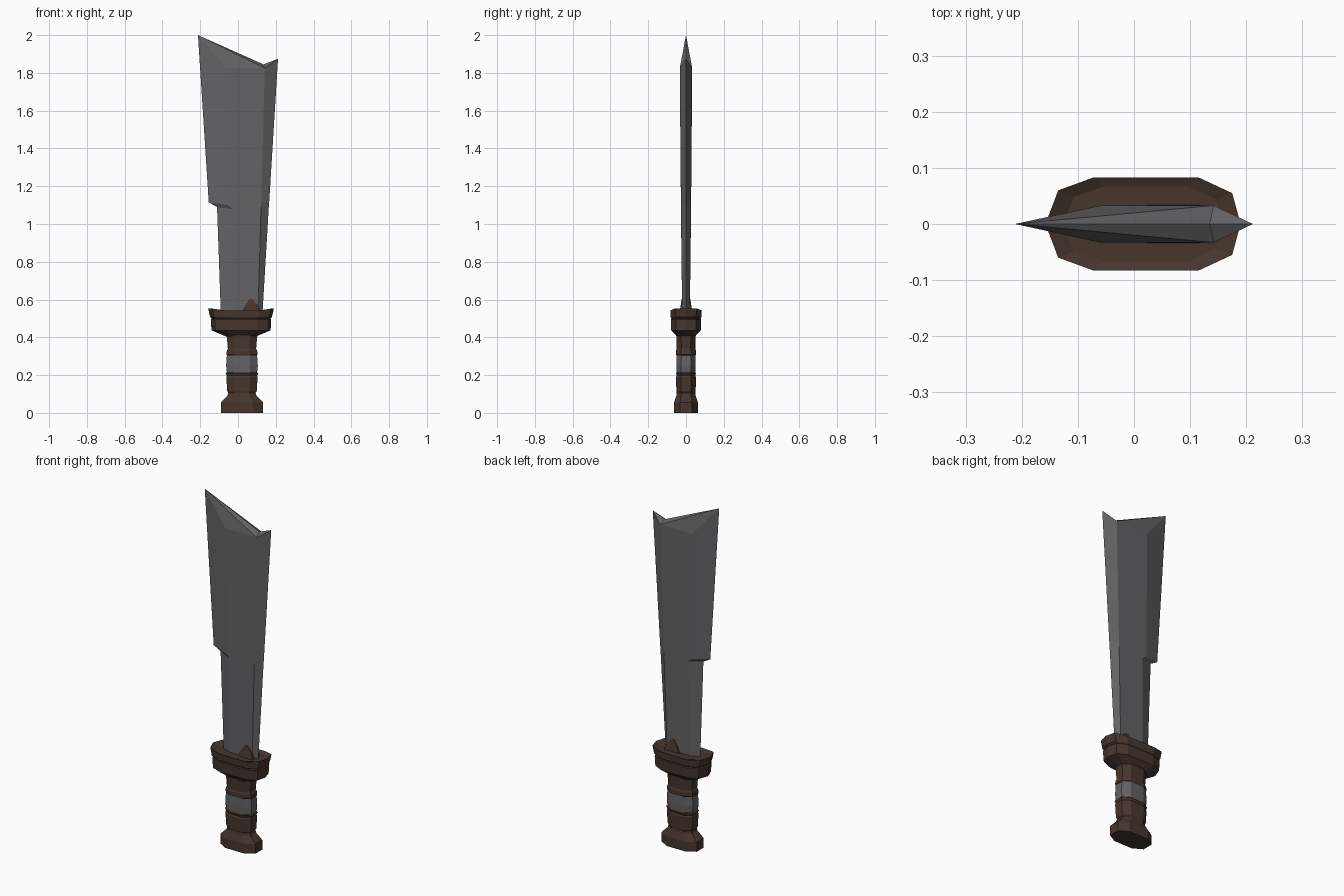
import bpy, bmesh


def material(name, rgb):
    m = bpy.data.materials.new(name)
    m.diffuse_color = (*rgb, 1)
    return m


steel = material("dark steel", (0.125, 0.125, 0.13))
leather = material("brown leather", (0.062, 0.037, 0.027))


def finish(name, bm, mats):
    bmesh.ops.recalc_face_normals(bm, faces=bm.faces)
    me = bpy.data.meshes.new(name)
    bm.to_mesh(me)
    bm.free()
    for m in mats:
        me.materials.append(m)
    ob = bpy.data.objects.new(name, me)
    bpy.context.collection.objects.link(ob)
    return ob


def loft(rings, cap_top=True):
    """Skin a stack of closed rings, with caps."""
    bm = bmesh.new()
    vs = [[bm.verts.new(p) for p in r] for r in rings]
    n = len(vs[0])
    for a, b in zip(vs, vs[1:]):
        for i in range(n):
            j = (i + 1) % n
            bm.faces.new((a[i], a[j], b[j], b[i]))
    bm.faces.new(vs[0][::-1])
    if cap_top:
        bm.faces.new(vs[-1])
    return bm, vs


# Blade: double bevelled sections (left edge, left ridge, right ridge, right edge, thickness)
sections = [
    ((-0.090, 0.50), (-0.040, 0.50), (0.105, 0.50), (0.128, 0.50), 0.020),
    ((-0.111, 1.09), (-0.035, 1.08), (0.122, 1.09), (0.163, 1.09), 0.027),
    ((-0.155, 1.115), (-0.060, 1.10), (0.123, 1.115), (0.165, 1.115), 0.027),
    ((-0.212, 2.00), (-0.060, 1.825), (0.142, 1.825), (0.212, 1.875), 0.033),
]
rings = []
for l, a, b, r, t in sections:
    rings.append([(l[0], 0, l[1]), (a[0], -t, a[1]), (b[0], -t, b[1]),
                  (r[0], 0, r[1]), (b[0], t, b[1]), (a[0], t, a[1])])
bm, vs = loft(rings, cap_top=False)
l, a, b, r, b2, a2 = vs[-1]
peak = bm.verts.new((0.135, 0, 1.845))
for p, q, s in ((l, a, b), (l, a2, b2)):
    bm.faces.new((p, q, s))
    bm.faces.new((p, s, peak))
    bm.faces.new((s, r, peak))
finish("blade", bm, [steel])

# Guard: ten-sided collar with a groove, tapering to the grip, dished on top
half = [(-0.158, 0), (-0.135, 0.06), (-0.072, 0.083), (0.115, 0.083), (0.175, 0.055), (0.19, 0)]
plan = half + [(x, -y) for x, y in half[-2:0:-1]]


def guard_ring(sx, sy, z, lift=0):
    return [(0.016 + (x - 0.016) * sx, y * sy, z + (lift if abs(x - 0.016) > 0.11 else 0))
            for x, y in plan]


bm, vs = loft([guard_ring(0.46, 0.55, 0.405), guard_ring(0.9, 0.94, 0.437), guard_ring(0.92, 0.97, 0.495),
               guard_ring(0.89, 0.93, 0.50), guard_ring(0.94, 0.98, 0.507),
               guard_ring(1, 1, 0.543, 0.009), guard_ring(0.82, 0.8, 0.536)])
finish("guard", bm, [leather])

# Small pointed lug rising from the guard on the blade
bm, vs = loft([[(0.02, -0.035, 0.53), (0.12, -0.035, 0.53), (0.12, 0.035, 0.53), (0.02, 0.035, 0.53)],
               [(0.04, -0.028, 0.57), (0.105, -0.028, 0.57), (0.105, 0.028, 0.57), (0.04, 0.028, 0.57)],
               [(0.06, -0.023, 0.604), (0.075, -0.023, 0.604), (0.075, 0.023, 0.604), (0.06, 0.023, 0.604)]])
finish("guard_lug", bm, [leather])


# Grip and pommel: octagonal sections (z, half width, half depth)
def octagon(z, w, d):
    q = [(w, d * 0.5), (w * 0.52, d), (-w * 0.52, d), (-w, d * 0.5)]
    return [(0.021 + x, y, z) for x, y in q + [(-x, -y) for x, y in q]]


profile = [(0, 0.112, 0.063), (0.055, 0.112, 0.063), (0.09, 0.078, 0.051), (0.105, 0.072, 0.049),
           (0.115, 0.078, 0.051), (0.19, 0.083, 0.053), (0.197, 0.08, 0.049), (0.21, 0.087, 0.053),
           (0.215, 0.08, 0.05), (0.25, 0.084, 0.051), (0.305, 0.08, 0.05), (0.31, 0.083, 0.053),
           (0.33, 0.08, 0.053), (0.34, 0.075, 0.049), (0.40, 0.08, 0.051), (0.42, 0.085, 0.053)]
bm, vs = loft([octagon(*p) for p in profile])
for f in bm.faces:  # steel band round the middle
    f.material_index = int(0.214 < f.calc_center_median().z < 0.306)
finish("grip", bm, [leather, steel])
